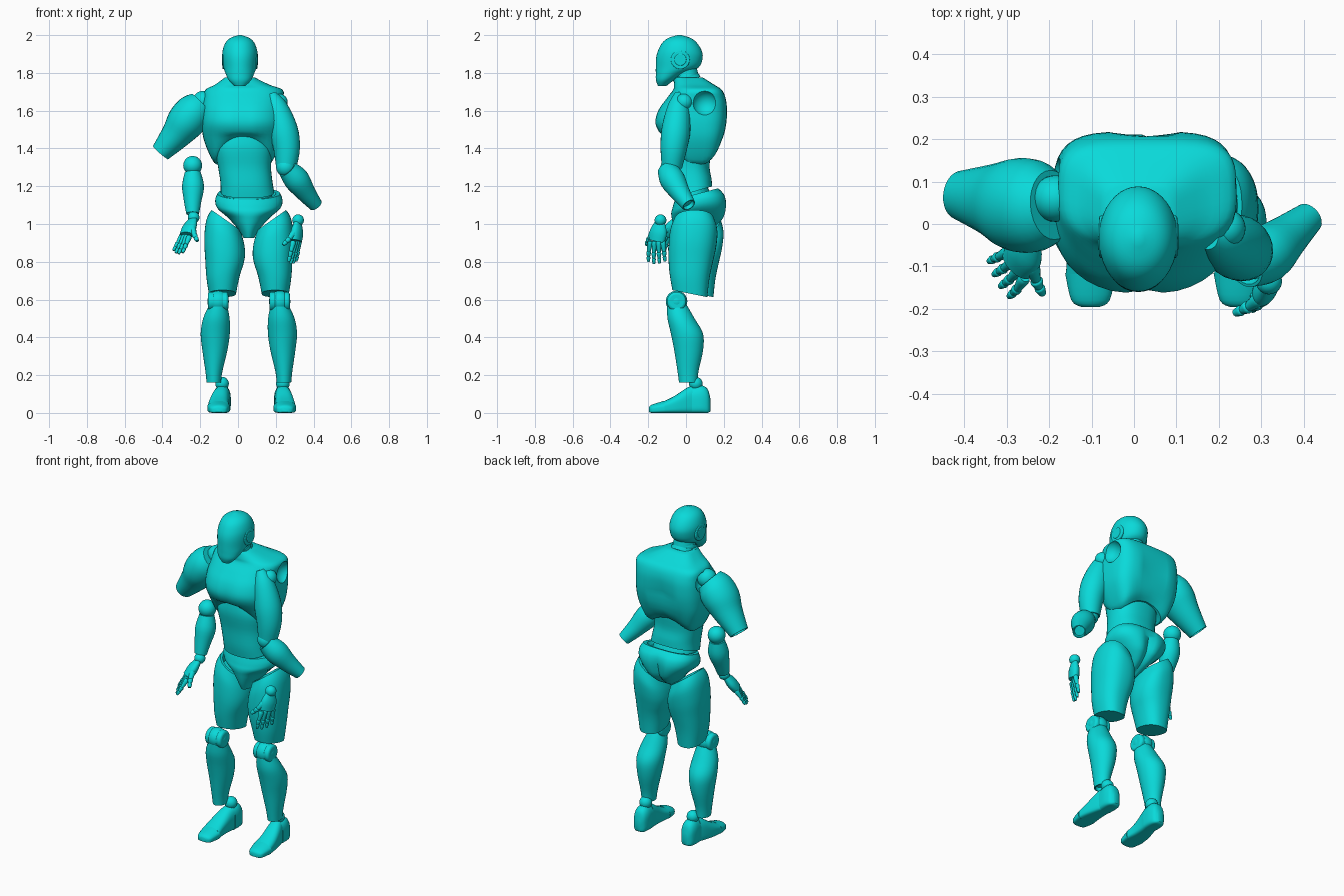
import bpy
import bmesh
from math import cos, sin, pi, copysign
from mathutils import Vector

default = bpy.data.objects.get("Cube")
if default:
    bpy.data.objects.remove(default, do_unlink=True)

teal = bpy.data.materials.new("teal")
teal.use_nodes = True
teal.diffuse_color = (0.003, 0.7, 0.7, 1)
teal.node_tree.nodes["Principled BSDF"].inputs["Base Color"].default_value = teal.diffuse_color

SEGMENTS = 40
MIDLINE = 0.0575  # centre plane of the legs and pelvis
parts = []


def register(obj, name):
    obj.name = name
    obj.data.materials.clear()
    obj.data.materials.append(teal)
    parts.append(obj)
    return obj


def smooth_rows(rows, steps=4):
    """Catmull-Rom interpolation of number rows."""
    result = []
    last = len(rows) - 1
    for i in range(last):
        a, b, c, d = (Vector(rows[max(0, min(last, i + k))]) for k in (-1, 0, 1, 2))
        for s in range(steps):
            t = s / steps
            result.append(b + (c - a) * t / 2 + (a * 2 - b * 5 + c * 4 - d) * t * t / 2
                          + (b * 3 - a - c * 3 + d) * t ** 3 / 2)
    return result + [Vector(rows[last])]


def cup(rings, depth):
    """Hollow the end of a ring list with a rim and a sunken floor."""
    end = rings[-1]
    centre = sum(end, Vector()) / len(end)
    inner = sum(rings[-2], Vector()) / len(end)
    inward = (inner - centre).normalized() * depth
    rings.append([centre + (p - centre) * 0.86 for p in end])
    rings.append([centre + (p - centre) * 0.75 + inward for p in end])


def skin(name, rings, start_cup=0, end_cup=0, warp=None):
    if end_cup:
        cup(rings, end_cup)
    if start_cup:
        rings.reverse()
        cup(rings, start_cup)
    bm = bmesh.new()
    loops = [[bm.verts.new(warp(p) if warp else p) for p in ring] for ring in rings]
    for a, b in zip(loops, loops[1:]):
        for i in range(len(a)):
            j = (i + 1) % len(a)
            bm.faces.new((a[i], a[j], b[j], b[i]))
    bm.faces.new(loops[0])
    bm.faces.new(loops[-1])
    bmesh.ops.recalc_face_normals(bm, faces=bm.faces)
    mesh = bpy.data.meshes.new(name)
    bm.to_mesh(mesh)
    bm.free()
    obj = bpy.data.objects.new(name, mesh)
    bpy.context.collection.objects.link(obj)
    return register(obj, name)


def loft(name, rows, axis="z", low_power=2, high_power=2, **options):
    """Rows are (position, centre x, half width, low, high) of rounded sections."""
    rings = []
    for pos, cx, half, low, high in smooth_rows(rows):
        ring = []
        for i in range(SEGMENTS):
            a = 2 * pi * i / SEGMENTS
            power = 2 / (high_power if sin(a) > 0 else low_power)
            x = cx + half * copysign(abs(cos(a)) ** power, cos(a))
            w = (low + high) / 2 + (high - low) / 2 * copysign(abs(sin(a)) ** power, sin(a))
            ring.append(Vector((x, w, pos) if axis == "z" else (x, pos, w)))
        rings.append(ring)
    return skin(name, rings, **options)


def limb(name, points, ref=(0, 1, 0), squash=1, segments=28, **options):
    """Points are (x, y, z, radius) along a tube; ref is the wide direction."""
    rows = smooth_rows(points)
    rings = []
    for i, row in enumerate(rows):
        tangent = (rows[min(i + 1, len(rows) - 1)] - rows[max(i - 1, 0)]).to_3d().normalized()
        u = Vector(ref)
        u = (u - tangent * u.dot(tangent)).normalized()
        v = tangent.cross(u) * squash
        angles = [2 * pi * k / segments for k in range(segments)]
        rings.append([row.to_3d() + (u * cos(a) + v * sin(a)) * row[3] for a in angles])
    return skin(name, rings, **options)


def ball(name, centre, radius):
    bpy.ops.mesh.primitive_uv_sphere_add(segments=28, ring_count=16, radius=radius, location=centre)
    return register(bpy.context.object, name)


def disc(name, centre, radius, depth):
    bpy.ops.mesh.primitive_cylinder_add(vertices=32, radius=radius, depth=depth,
                                        location=centre, rotation=(0, pi / 2, 0))
    bevel = bpy.context.object.modifiers.new("bevel", "BEVEL")
    bevel.width = depth / 3
    bevel.segments = 3
    return register(bpy.context.object, name)


def clamp(v):
    return max(0, min(1, v))


# Head, ears and neck
loft("head", [(1.73, .01, .028, -.148, -.105), (1.76, .01, .058, -.159, -.065), (1.795, .01, .075, -.16, -.005),
              (1.83, .01, .087, -.16, .068), (1.88, .01, .093, -.158, .088), (1.92, .01, .091, -.147, .082),
              (1.96, .01, .076, -.125, .057), (1.985, .01, .05, -.093, .024), (2, .01, .008, -.045, -.025)])
for s in (-1, 1):
    disc("ear_disc", (.01 + s * .085, -.03, 1.87), .05, .014)
    disc("ear_hub", (.01 + s * .088, -.03, 1.87), .032, .014)
limb("neck", [(.01, .03, 1.69, .068), (.01, .01, 1.75, .064), (.01, -.005, 1.83, .06)])
for i in range(3):
    z = 1.725 + i * .026
    limb("neck_ring", [(.01, .022 - i * .012, z, .078 - i * .005),
                       (.01, .014 - i * .012, z + .018, .075 - i * .005)], ref=(1, 0, 0))


# Chest shell with arched hem, breast line and spine groove
def chest_warp(p):
    off = p.x - .025
    arch = max(0, 1 - (off / .15) ** 2) * (.15 if p.y < .03 else .08)
    z = p.z + arch * clamp((1.48 - p.z) / .18)
    groove = max(0, 1 - abs(off) / .07) ** 2
    dent = groove * clamp(1 - abs(p.z - 1.55) / .14)
    y = p.y + dent * (.012 if p.y < 0 else -.028)
    return Vector((p.x, y, z))


chest = loft("chest", [(1.3, .025, .135, -.06, .14), (1.36, .025, .172, -.09, .17), (1.45, .025, .207, -.125, .197),
                       (1.53, .025, .217, -.165, .214), (1.6, .025, .215, -.15, .218), (1.66, .028, .211, -.108, .212),
                       (1.71, .032, .205, -.068, .19), (1.737, .022, .145, -.064, .15), (1.775, .01, .08, -.06, .09)],
             low_power=2.3, high_power=4, start_cup=.03, warp=chest_warp)
for x in (-.215, .265):
    cutter = ball("socket_cutter", (x, .1, 1.64), .068)
    cutter.hide_render = True
    parts.remove(cutter)
    cut = chest.modifiers.new("socket", "BOOLEAN")
    cut.object = cutter
    bpy.context.view_layer.objects.active = chest
    bpy.ops.object.modifier_apply(modifier=cut.name)
    bpy.data.objects.remove(cutter, do_unlink=True)


# Abdomen, waist and pelvis
def abdomen_warp(p):
    return Vector((p.x, p.y, p.z + .3 * (p.y - .02) * clamp((1.3 - p.z) / .14)))


loft("abdomen", [(1.165, .05, .142, -.075, .138), (1.22, .045, .138, -.085, .135), (1.3, .035, .14, -.09, .125),
                 (1.4, .03, .15, -.105, .13), (1.47, .03, .12, -.1, .11)],
     low_power=2.4, high_power=2.4, warp=abdomen_warp)
loft("waist", [(1.08, .055, .135, -.05, .15), (1.16, .05, .13, -.062, .13), (1.22, .045, .12, -.06, .1)])


def pelvis_warp(p):
    cleft = max(0, 1 - abs(p.x - MIDLINE) / .07) ** 2 * clamp((1.14 - p.z) / .08)
    y = p.y - .03 * cleft * clamp((p.y - .05) / .06)
    return Vector((p.x, y, p.z + .26 * (p.y - .04) * clamp((p.z - 1.03) / .08)))


loft("pelvis", [(.925, MIDLINE, .028, -.04, .06), (.97, MIDLINE, .055, -.06, .15), (1.03, MIDLINE, .108, -.075, .205),
                (1.08, MIDLINE, .167, -.078, .217), (1.12, MIDLINE, .178, -.07, .2), (1.155, MIDLINE, .165, -.058, .17)],
     high_power=2.6, end_cup=.02, warp=pelvis_warp)

# Legs
for s, side, shift, toe, heel in ((-1, "right", .02, .16, .142), (1, "left", -.012, .19, .18)):
    def at(off):
        return MIDLINE + s * off

    def thigh_warp(p):
        out = s * (p.x - MIDLINE) - .127
        return Vector((p.x, p.y + shift, p.z + .7 * out * clamp((p.z - .75) / .25)
                       - .2 * (p.y - .04) * clamp((.75 - p.z) / .12)))

    loft(side + "_thigh", [(1.025, at(.12), .077, -.05, .16), (.96, at(.126), .1, -.072, .178),
                           (.88, at(.128), .108, -.08, .172), (.8, at(.13), .101, -.08, .155),
                           (.71, at(.138), .086, -.072, .135), (.63, at(.14), .072, -.06, .125)],
         low_power=2.2, high_power=2.4, start_cup=.04, warp=thigh_warp)
    ball(side + "_knee", (at(.163), -.05, .59), .057)
    for d in (-.034, .034):
        disc(side + "_knee_disc", (at(.163) + d, -.05, .59), .051, .04)
    loft(side + "_shin", [(.57, at(.163), .048, -.1, .005), (.5, at(.172), .07, -.098, .045),
                          (.42, at(.178), .077, -.08, .09), (.33, at(.18), .066, -.062, .09),
                          (.22, at(.185), .045, -.045, .066), (.16, at(.186), .038, -.037, .06)],
         end_cup=.02)
    ball(side + "_ankle", (at(heel), .052, .155), .036)
    loft(side + "_toe", [(-.196, at(toe), .02, .005, .03), (-.18, at(toe), .045, 0, .044),
                         (-.115, at(toe), .06, 0, .064)], axis="y", low_power=5)
    loft(side + "_foot", [(-.118, at(toe), .058, 0, .061), (-.06, at(toe), .053, 0, .09),
                          (0, at((toe + heel) / 2), .047, 0, .13), (.035, at(heel), .043, 0, .145)],
         axis="y", low_power=5, high_power=2.4)
    loft(side + "_heel", [(.033, at(heel), .045, 0, .137), (.08, at(heel), .046, 0, .146),
                          (.115, at(heel), .036, 0, .125), (.13, at(heel), .015, .01, .07)],
         axis="y", low_power=5, high_power=2.4)

# Right arm, raised, with its forearm hanging loose
ball("right_shoulder_ball", (-.185, .06, 1.65), .055)
limb("right_upper_arm", [(-.192, .045, 1.635, .082), (-.23, .042, 1.597, .107), (-.277, .046, 1.54, .11),
                         (-.33, .056, 1.47, .087), (-.41, .068, 1.378, .058)], squash=.92, end_cup=.04)
ball("right_elbow", (-.24, .045, 1.31), .05)
limb("right_forearm", [(-.24, .04, 1.275, .042), (-.238, .025, 1.2, .058), (-.24, 0, 1.12, .046),
                       (-.24, -.02, 1.055, .034)], end_cup=.015)

# Left arm, dropped in front of its socket
ball("left_shoulder_ball", (.218, -.01, 1.645), .045)
limb("left_upper_arm", [(.175, -.035, 1.69, .025), (.203, -.04, 1.62, .058), (.24, -.053, 1.5, .076),
                        (.258, -.065, 1.4, .07), (.255, -.075, 1.3, .054)], end_cup=.03)
ball("left_elbow", (.252, -.085, 1.3), .05)
limb("left_forearm", [(.262, -.1, 1.29, .052), (.31, -.072, 1.235, .067), (.36, -.03, 1.165, .052),
                      (.412, .015, 1.1, .037)], start_cup=.02, end_cup=.02)


# Hands
def hand(side, wrist, knuckle, tip, spread, thumb_tip):
    wrist, knuckle, tip, thumb_tip = map(Vector, (wrist, knuckle, tip, thumb_tip))
    spread = Vector(spread).normalized()
    ball(side + "_wrist", wrist, .031)
    middle = wrist.lerp(knuckle, .55)
    limb(side + "_palm", [(*wrist.lerp(knuckle, .1), .028), (*middle, .048), (*knuckle, .045)],
         ref=spread, squash=.6)

    def finger(name, start, end, radius):
        bend = start.lerp(end, .5) + (start - wrist).normalized() * .012
        joints = [start, start.lerp(bend, .85), bend.lerp(end, .4), end]
        for k, (a, b) in enumerate(zip(joints, joints[1:])):
            r = radius * (1 - k * .14)
            limb(name, [(*a, r * .8), (*a.lerp(b, .25), r), (*b, r * .65)], ref=spread, segments=12)

    for i in range(4):
        off = spread * (i - 1.5)
        reach = 1 - abs(i - 1.6) * .09
        end = knuckle.lerp(tip, reach) + off * .032
        finger(side + "_finger", knuckle + off * .024, end, .0145)
    finger(side + "_thumb", middle + spread * .03, thumb_tip, .018)


hand("right", (-.235, -.035, 1.035), (-.275, -.095, .94), (-.325, -.135, .84), (.5, -.85, -.1), (-.215, -.165, .91))
hand("left", (.318, -.135, 1.02), (.308, -.155, .91), (.285, -.155, .785), (-.4, -.9, 0), (.238, -.21, .89))

# Smooth shading with crisp rims
bpy.ops.object.select_all(action="DESELECT")
for obj in parts:
    obj.select_set(True)
bpy.context.view_layer.objects.active = parts[0]
bpy.ops.object.shade_smooth_by_angle(angle=pi / 5)
